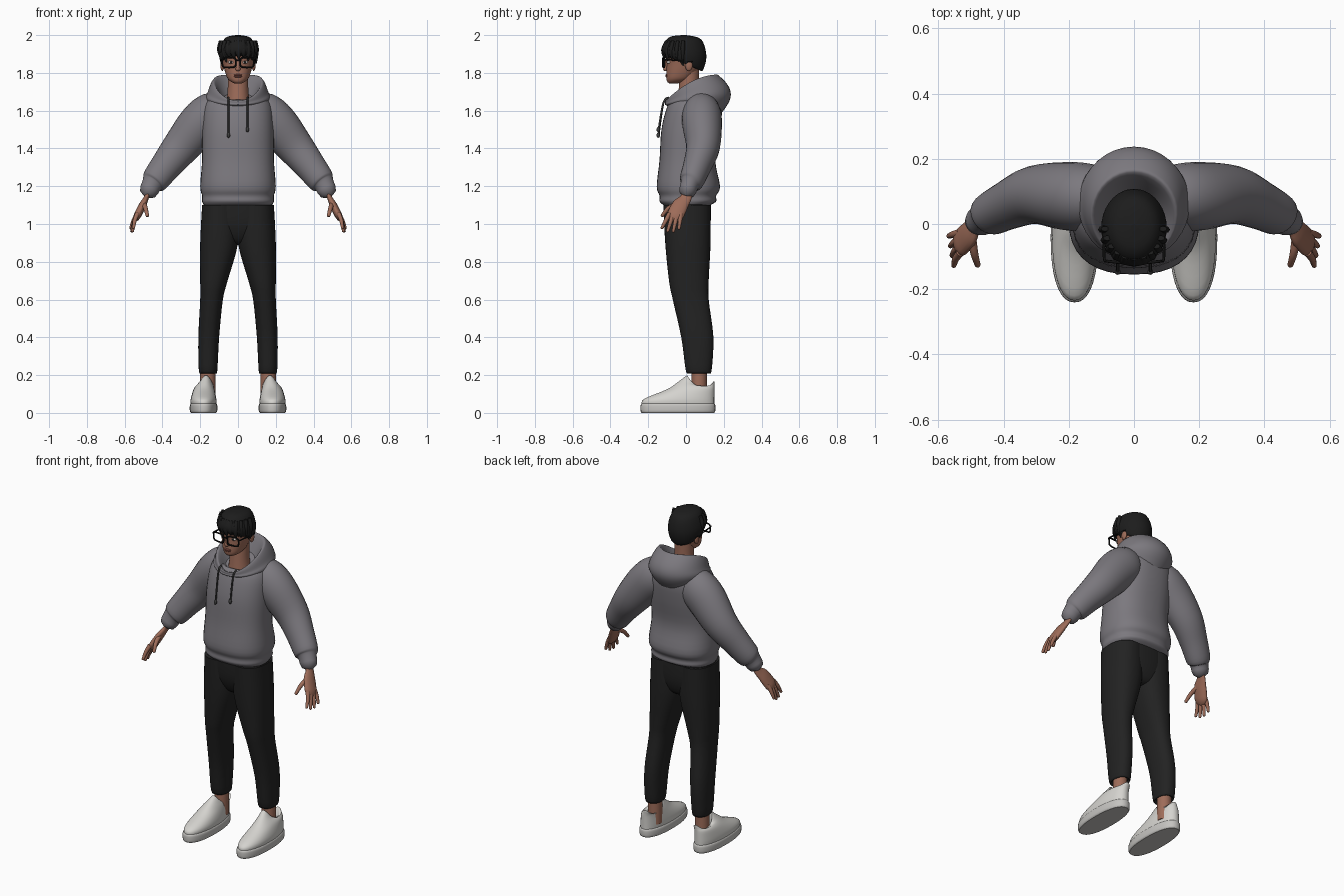
import bpy, bmesh, math
from mathutils import Vector, Matrix

if "Cube" in bpy.data.objects:
    bpy.data.objects.remove(bpy.data.objects["Cube"])


def material(name, red, green, blue):
    mat = bpy.data.materials.new(name)
    mat.use_nodes = True
    colour = (red, green, blue, 1)
    mat.diffuse_color = colour
    shader = next(node for node in mat.node_tree.nodes if node.type == 'BSDF_PRINCIPLED')
    shader.inputs["Base Color"].default_value = colour
    return mat


HOODIE = material("hoodie grey", .2, .19, .21)
CORD = material("cord grey", .05, .05, .05)
TROUSER = material("trouser black", .016, .016, .016)
HAIR = material("hair black", .012, .012, .012)
SKIN = material("skin", .34, .15, .1)
LIP = material("lip", .27, .09, .07)
WHITE = material("shoe white", .66, .65, .62)
SOLE = material("sole white", .56, .55, .53)
FRAME = material("frame black", .006, .006, .006)
EYE = material("eye white", .6, .57, .54)


def finish(name, bm, mat, mirrored):
    bmesh.ops.recalc_face_normals(bm, faces=bm.faces)
    mesh = bpy.data.meshes.new(name)
    bm.to_mesh(mesh)
    bm.free()
    mesh.materials.append(mat)
    part = bpy.data.objects.new(name, mesh)
    bpy.context.collection.objects.link(part)
    if mirrored:
        part.modifiers.new("Mirror", 'MIRROR')


def smooth_rows(rows, steps):
    """Catmull-Rom interpolation through rows of numbers."""
    result = []
    last = len(rows) - 1
    for index in range(last):
        before, start = rows[max(index - 1, 0)], rows[index]
        end, after = rows[index + 1], rows[min(index + 2, last)]
        for step in range(steps):
            t = step / steps
            result.append([q + t / 2 * (r - p + t * (2 * p - 5 * q + 4 * r - s + t * (3 * (q - r) + s - p)))
                           for p, q, r, s in zip(before, start, end, after)])
    return result + [list(rows[last])]


def skin_rings(name, rings, mat, mirrored):
    """Bridge closed rings of points and cap both ends."""
    bm = bmesh.new()
    loops = [[bm.verts.new(point) for point in ring] for ring in rings]
    for lower, upper in zip(loops, loops[1:]):
        for i in range(len(lower)):
            bm.faces.new((lower[i - 1], lower[i], upper[i], upper[i - 1])).smooth = True
    for cap in (loops[0], loops[-1]):
        for edge in bm.faces.new(cap).edges:
            edge.smooth = False
    finish(name, bm, mat, mirrored)


def side(inner, outer, front, back, z_front, z_back=None, sag=0):
    return (inner, outer, front, back, z_front, z_front if z_back is None else z_back, sag)


def sym(half_width, *rest):
    return side(-half_width, half_width, *rest)


def loft(name, rows, mat, mirrored=False, power=2.0, segments=36):
    """Stack oval rings that may tilt from front to back and sag at the sides."""
    rings = []
    for inner, outer, front, back, z_front, z_back, sag in smooth_rows(rows, 4):
        ring = []
        for i in range(segments):
            angle = math.tau * i / segments
            across, along = (math.copysign(abs(value) ** (2 / power), value)
                             for value in (math.cos(angle), math.sin(angle)))
            ring.append(((inner + outer + across * (outer - inner)) / 2,
                         (front + back + along * (back - front)) / 2,
                         z_front + (z_back - z_front) * (along + 1) / 2 - sag * across * across))
        rings.append(ring)
    skin_rings(name, rings, mat, mirrored)


def tube(name, points, mat, mirrored=False, thin=1.0, segments=16):
    """Sweep an oval along points of x, y, z, radius, with a rounded tip."""
    rows = smooth_rows(points, 4)
    centres = [Vector(row[:3]) for row in rows]
    radii = [row[3] for row in rows]
    heading = (centres[-1] - centres[-2]).normalized()
    for reach, shrink in ((.5, .85), (.4, .4)):
        centres.append(centres[-1] + heading * radii[-1] * reach)
        radii.append(radii[-1] * shrink)
    whole = (centres[-1] - centres[0]).normalized()
    reference = Vector((1, 0, 0)) if abs(whole.y) > .8 else Vector((0, 1, 0))
    rings = []
    for i, (centre, radius) in enumerate(zip(centres, radii)):
        tangent = (centres[min(i + 1, len(centres) - 1)] - centres[max(i - 1, 0)]).normalized()
        wide = (reference - tangent * reference.dot(tangent)).normalized()
        flat = tangent.cross(wide) * thin
        angles = [math.tau * k / segments for k in range(segments)]
        rings.append([centre + (wide * math.cos(a) + flat * math.sin(a)) * radius for a in angles])
    skin_rings(name, rings, mat, mirrored)


def wire(name, points, radius, mat, mirrored=False):
    tube(name, [(*point, radius) for point in points], mat, mirrored, segments=8)


def ball(name, location, size, mat, mirrored=False):
    bm = bmesh.new()
    placement = Matrix.Translation(location) @ Matrix.Diagonal((*size, 1))
    bmesh.ops.create_uvsphere(bm, u_segments=16, v_segments=10, radius=1, matrix=placement)
    for face in bm.faces:
        face.smooth = True
    finish(name, bm, mat, mirrored)


# Hoodie body with hem
loft("hoodie_body", [sym(.18, -.12, .13, 1.1), sym(.19, -.14, .16, 1.12), sym(.19, -.14, .16, 1.15),
                     sym(.2, -.155, .18, 1.2), sym(.19, -.14, .155, 1.34), sym(.19, -.13, .18, 1.5),
                     sym(.18, -.1, .19, 1.62), sym(.14, -.07, .16, 1.66, 1.7),
                     sym(.09, -.04, .12, 1.64, 1.7)], HOODIE, power=2.4)

# Hood lying open behind the neck
loft("hood", [sym(.13, -.08, .16, 1.62, 1.55), sym(.17, -.11, .23, 1.63, 1.65, -.02),
              sym(.16, -.11, .23, 1.64, 1.72, -.02), sym(.14, -.11, .18, 1.65, 1.78, -.03),
              sym(.12, -.1, .15, 1.65, 1.78, -.03), sym(.07, -.06, .09, 1.62, 1.66)], HOODIE)

# Sleeves with gathered cuffs
tube("sleeve", [(.08, .06, 1.6, .07), (.13, .08, 1.59, .1), (.2, .085, 1.53, .105), (.3, .09, 1.41, .09),
                (.38, .06, 1.31, .075), (.44, .03, 1.23, .065), (.455, .02, 1.21, .05), (.47, .01, 1.18, .046)],
     HOODIE, True, thin=1.1, segments=28)

# Drawcords
for name, x, low in (("left_cord", .05, 1.5), ("right_cord", -.05, 1.47)):
    wire(name, [(x, -.09, 1.67), (x, -.12, 1.64), (x, -.145, low)], .005, CORD)
    ball(name + "_tip", (x, -.147, low), (.009, .009, .014), CORD)

# Trousers
loft("trouser_seat", [sym(.18, -.12, .13, 1.15), sym(.18, -.11, .13, 1), sym(.12, -.07, .1, .91),
                      sym(.03, -.02, .05, .89)], TROUSER, power=2.4)
loft("trouser_leg", [side(0, .19, -.12, .13, 1.1), side(0, .2, -.11, .13, .9), side(.055, .2, -.09, .12, .7),
                     side(.08, .2, -.07, .12, .6), side(.1, .21, -.025, .145, .4),
                     side(.11, .207, 0, .135, .22), side(.12, .19, .02, .12, .22)], TROUSER, True, power=2.3)

# Ankles and shoes
loft("ankle", [side(.12, .2, .03, .11, z) for z in (.07, .25)], SKIN, True)


def sole_ring(inset, z):
    return side(.11 + inset, .255 - inset, inset - .24, .155 - inset, z)


loft("shoe_sole", [sole_ring(.006, 0), sole_ring(0, .01), sole_ring(0, .04), sole_ring(.006, .05)],
     SOLE, True, power=2.3)
loft("shoe_upper", [sole_ring(.005, .045), side(.115, .25, -.22, .15, .075), side(.125, .235, -.1, .15, .125),
                    side(.13, .22, -.04, .15, .165, .145, .01), side(.13, .21, 0, .15, .195, .165, .04),
                    side(.14, .2, .01, .14, .19, .16, .04), side(.145, .2, .02, .12, .12)],
     WHITE, True, power=2.2)

# Hands, with fingers fanned out by rule
tube("palm", [(.46, .01, 1.2, .03), (.485, 0, 1.14, .03), (.505, -.03, 1.1, .043), (.53, -.055, 1.05, .045)],
     SKIN, True, thin=.45)
for i, name in enumerate(("index_finger", "middle_finger", "ring_finger", "little_finger")):
    knuckle = Vector((.533, -.087 + .02 * i, 1.055))
    reach = Vector((.02 + .005 * i, -.04 + .01 * i, -.075 - .02 * math.sin(i)))
    bend = knuckle + reach / 2 + Vector((.004, 0, 0))
    tube(name, [(*knuckle, .013), (*bend, .011), (*(knuckle + reach), .008)], SKIN, True, segments=10)
tube("thumb", [(.5, -.035, 1.11, .015), (.49, -.09, 1.085, .012), (.48, -.125, 1.045, .009)], SKIN, True)

# Neck, head and face
loft("neck", [sym(.07, -.05, .09, 1.6), sym(.055, -.04, .07, 1.7), sym(.055, -.03, .07, 1.82)], SKIN)
loft("head", [sym(.02, -.09, -.04, 1.745), sym(.04, -.1, 0, 1.755), sym(.06, -.104, .04, 1.78),
              sym(.08, -.102, .09, 1.85), sym(.083, -.1, .09, 1.9), sym(.03, -.04, .04, 1.97)],
     SKIN, power=2.2)
tube("nose", [(0, -.096, 1.87, .008), (0, -.107, 1.84, .01), (0, -.108, 1.82, .013)], SKIN)
for name, z in (("upper_lip", 1.788), ("lower_lip", 1.781)):
    ball(name, (0, -.1, z), (.022, .009, .006), LIP)
ball("ear", (.083, .015, 1.84), (.01, .02, .03), SKIN, True)
ball("eye", (.036, -.09, 1.856), (.016, .012, .008), EYE, True)
ball("iris", (.036, -.098, 1.856), (.007, .005, .007), HAIR, True)
wire("eyebrow", [(.015, -.1, 1.88), (.04, -.1, 1.886), (.065, -.085, 1.88)], .004, HAIR, True)

# Hair cap with a fringe of locks
loft("hair_cap", [sym(.07, -.08, .07, 1.9, 1.815), sym(.09, -.11, .09, 1.89, 1.815),
                  sym(.1, -.13, .108, 1.93, 1.89), sym(.07, -.09, .08, 1.988, 1.978),
                  sym(.01, -.02, 0, 2)], HAIR)
for i in range(11):
    angle = math.pi * (i - 5) / 11
    x, y = .09 * math.sin(angle), -.115 * math.cos(angle)
    low = 1.88 + .01 * math.sin(i * 2.4) - .02 * math.sin(angle) ** 2
    tube("fringe_lock", [(x, y * .9, 1.97, .008), (x * 1.04, y * 1.04, 1.92, .012), (x + .006, y, low, .003)],
         HAIR, thin=1.5, segments=8)
tube("sideburn", [(.088, -.02, 1.91, .02), (.088, -.02, 1.87, .015), (.084, -.015, 1.84, .004)],
     HAIR, True, thin=.5)

# Glasses with rounded square rims
corners = []
for i in range(17):
    across, up = (math.copysign(math.sqrt(abs(value)), value)
                  for value in (math.cos(math.tau * i / 16), math.sin(math.tau * i / 16)))
    corners.append((.048 + .036 * across, -.118 + .004 * across, 1.855 + .026 * up))
wire("glasses_rim", corners, .0045, FRAME, True)
wire("glasses_bridge", [(-.014, -.121, 1.865), (0, -.123, 1.868), (.014, -.121, 1.865)], .004, FRAME)
wire("glasses_temple", [(.083, -.114, 1.87), (.092, -.1, 1.87), (.09, .03, 1.86)], .004, FRAME, True)
